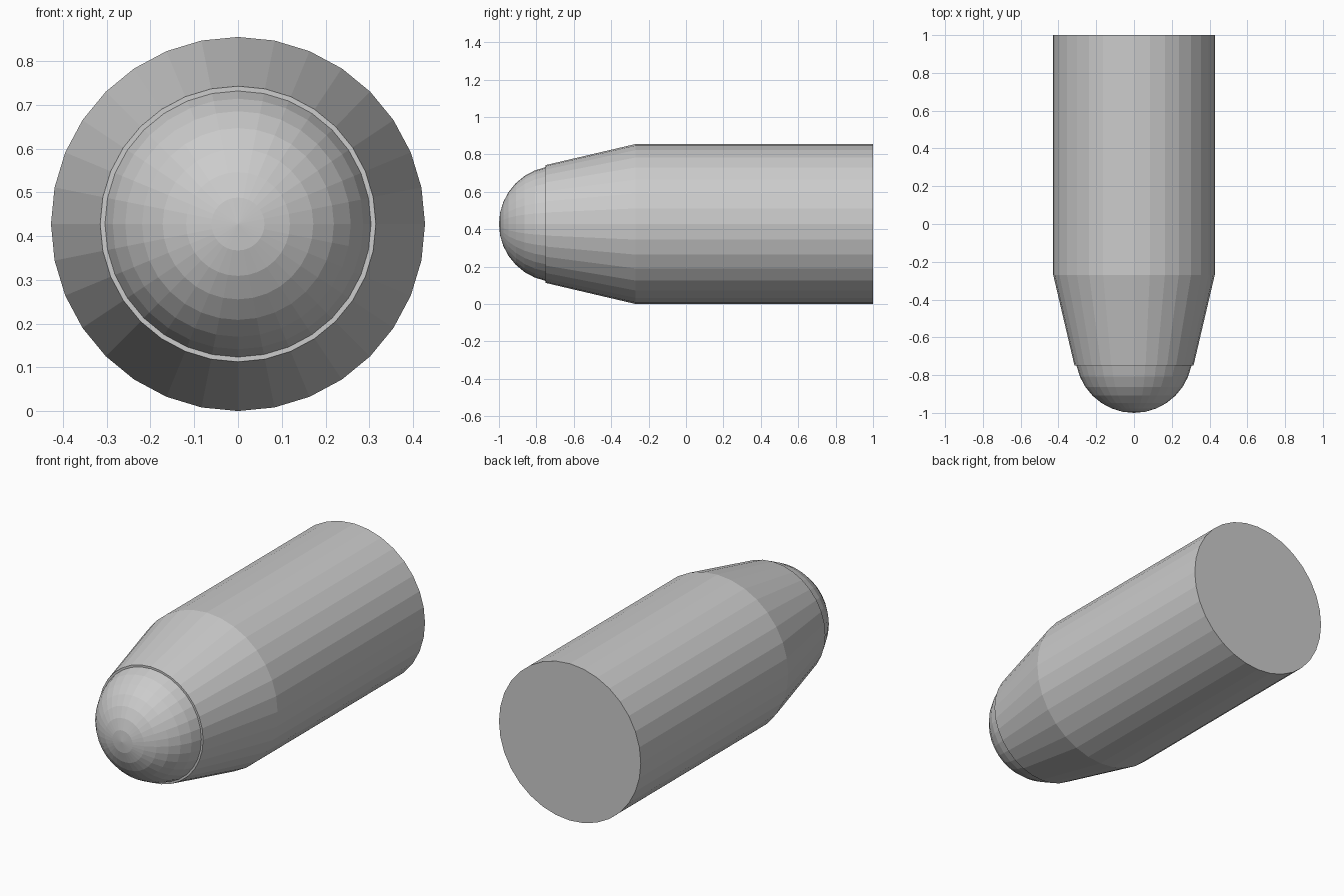
import bpy
from math import pi

cube = bpy.data.objects.get("Cube")
if cube:
    bpy.data.objects.remove(cube, do_unlink=True)

RADIUS = 0.4275      # main body radius, also the height of the axis
COLLAR = 0.315       # front radius of the taper
NOSE = 0.31          # nose sphere radius
SIDES = 32
BACK, SHOULDER, LIP, TIP = 1.0, -0.27, -0.75, -1.0

grey = bpy.data.materials.new("grey")
grey.use_nodes = True
grey.diffuse_color = (0.6, 0.6, 0.6, 1)
grey.node_tree.nodes["Principled BSDF"].inputs["Base Color"].default_value = grey.diffuse_color


def finish(name):
    """Name the new part and give it the grey material."""
    part = bpy.context.object
    part.name = name
    part.data.materials.append(grey)
    return part


def section(name, y_front, y_back, r_front, r_back):
    """Capped round section lying along the y axis."""
    bpy.ops.mesh.primitive_cone_add(
        vertices=SIDES, radius1=r_back, radius2=r_front, depth=y_back - y_front,
        location=(0, (y_front + y_back) / 2, RADIUS), rotation=(pi / 2, 0, 0))
    return finish(name)


# Straight body and tapered shoulder
section("body", SHOULDER, BACK, RADIUS, RADIUS)
section("tapered_shoulder", LIP, SHOULDER, COLLAR, RADIUS)

# Rounded nose set just inside the shoulder's lip
bpy.ops.mesh.primitive_uv_sphere_add(
    segments=SIDES, ring_count=SIDES // 2, radius=NOSE,
    location=(0, TIP + NOSE, RADIUS), rotation=(pi / 2, 0, 0))
finish("nose")
